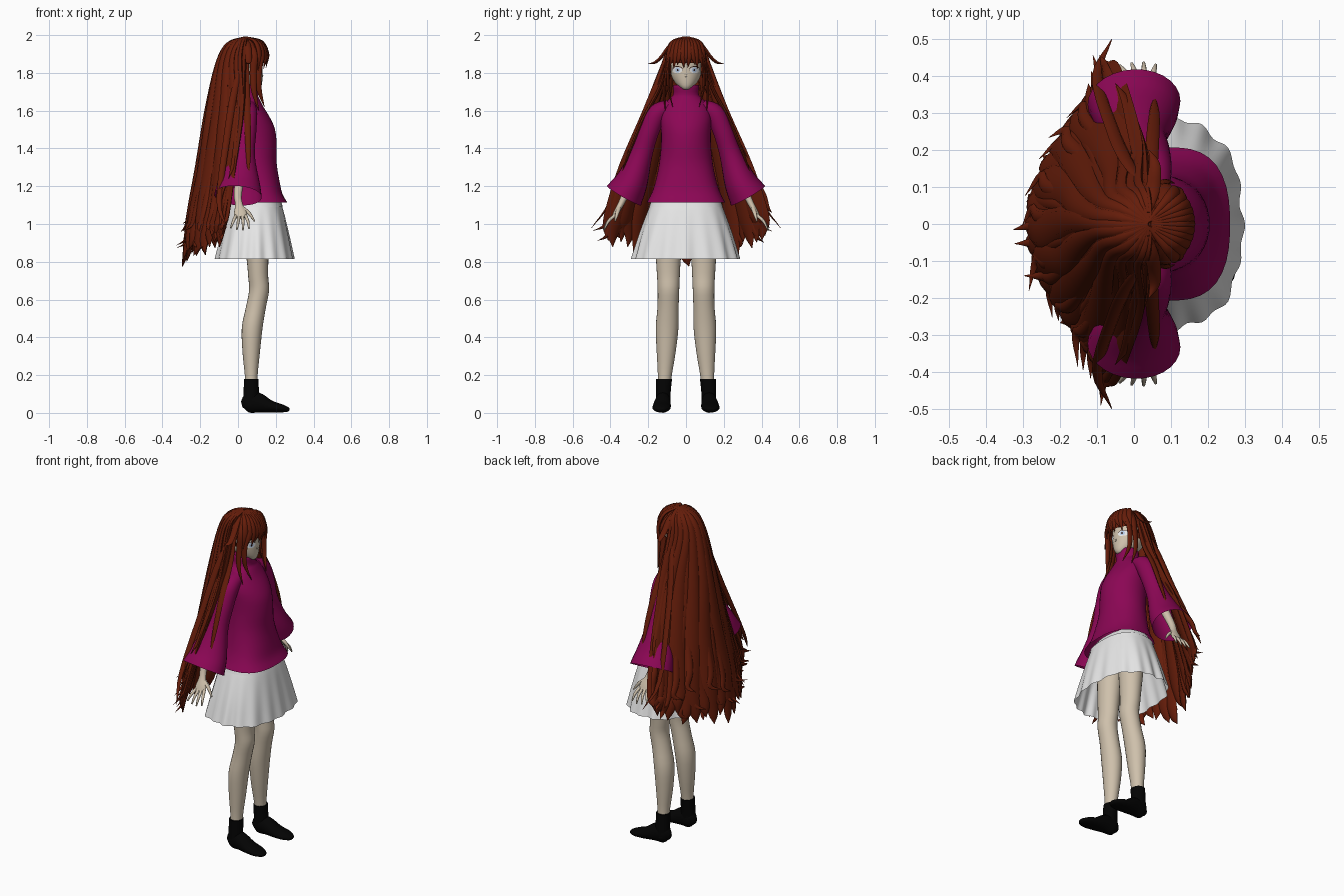
import bpy, bmesh, math, random
from mathutils import Vector

random.seed(4)
if "Cube" in bpy.data.objects:
    bpy.data.objects.remove(bpy.data.objects["Cube"])


def material(name, r, g, b):
    m = bpy.data.materials.new(name)
    m.use_nodes = True
    m.diffuse_color = (r, g, b, 1)
    m.node_tree.nodes["Principled BSDF"].inputs["Base Color"].default_value = (r, g, b, 1)
    return m


HAIR = material("auburn hair", .13, .012, .003)
KNIT = material("magenta knit", .26, .002, .09)
SKIN = material("pale skin", .62, .53, .41)
WHITE = material("white cloth", .86, .86, .86)
BLACK = material("black sock", .001, .001, .001)
BLUE = material("pale blue iris", .45, .58, .78)
LASH = material("dark lash", .03, .012, .01)


def finish(name, bm, mat, angle=50):
    bmesh.ops.recalc_face_normals(bm, faces=bm.faces)
    mesh = bpy.data.meshes.new(name)
    bm.to_mesh(mesh)
    bm.free()
    mesh.materials.append(mat)
    ob = bpy.data.objects.new(name, mesh)
    bpy.context.collection.objects.link(ob)
    bpy.ops.object.select_all(action='DESELECT')
    ob.select_set(True)
    bpy.context.view_layer.objects.active = ob
    bpy.ops.object.shade_smooth_by_angle(angle=math.radians(angle))


def spline(rows, steps):
    """Catmull-Rom through rows of numbers."""
    rows = [Vector(r) for r in rows]
    rows = [rows[0] * 2 - rows[1]] + rows + [rows[-1] * 2 - rows[-2]]
    out = []
    for a, b, c, d in zip(rows, rows[1:], rows[2:], rows[3:]):
        for i in range(steps):
            t = i / steps
            out.append(.5 * (2 * b + (c - a) * t + (2 * a - 5 * b + 4 * c - d) * t * t
                             + (3 * b - a - 3 * c + d) * t ** 3))
    return out + [rows[-2]]


def skin_rings(bm, rings, caps):
    loops = [[bm.verts.new(p) for p in ring] for ring in rings]
    n = len(loops[0])
    for lo, hi in zip(loops, loops[1:]):
        for i in range(n):
            bm.faces.new((lo[i], lo[(i + 1) % n], hi[(i + 1) % n], hi[i]))
    if caps[0]:
        bm.faces.new(loops[0])
    if caps[1]:
        bm.faces.new(loops[-1])


def tube(bm, pts, radii, ref, seg=8, steps=4, caps=(True, True)):
    """Sweep an ellipse along a curve; the first radius runs along ref."""
    rows = spline([(*p, *r) for p, r in zip(pts, radii)], steps)
    mids = [Vector(r[:3]) for r in rows]
    rings = []
    for i, row in enumerate(rows):
        t = (mids[min(i + 1, len(mids) - 1)] - mids[max(i - 1, 0)]).normalized()
        u = Vector(ref)
        u = (u - t * u.dot(t)).normalized()
        v = t.cross(u)
        a, b = max(row[3], .0008), max(row[4], .0008)
        angs = [math.tau * k / seg for k in range(seg)]
        rings.append([mids[i] + u * a * math.cos(k) + v * b * math.sin(k) for k in angs])
    skin_rings(bm, rings, caps)


def loft(bm, rows, seg=32, steps=3, caps=(True, True), wave=None):
    """Stack level ellipses given as z, x, y, x radius, y radius."""
    rings = []
    for z, cx, cy, rx, ry in spline(rows, steps):
        ring = []
        for k in range(seg):
            a = math.tau * k / seg
            f = 1 + (wave(a, z) if wave else 0)
            ring.append((cx + rx * f * math.cos(a), cy + ry * f * math.sin(a), z))
        rings.append(ring)
    skin_rings(bm, rings, caps)


# Head, neck and nose
bm = bmesh.new()
loft(bm, [(1.64, .04, 0, .04, .04), (1.72, .045, 0, .04, .04)], steps=1)
loft(bm, [(1.712, .10, 0, .012, .014), (1.725, .085, 0, .038, .034), (1.75, .06, 0, .068, .06),
          (1.785, .045, 0, .085, .078), (1.81, .045, 0, .085, .08), (1.86, .045, 0, .085, .08),
          (1.93, .04, 0, .075, .07), (1.965, .04, 0, .03, .03)], steps=2)
tube(bm, [(.118, 0, 1.805), (.128, 0, 1.785), (.122, 0, 1.777)],
     [(.003, .003), (.007, .006), (.003, .003)], (0, 1, 0))
finish("head", bm, SKIN)


# Painted face details: thin patches wrapped on the face
def face_patch(name, mat, cy, cz, ry, rz, lift):
    bm = bmesh.new()
    pts = []
    for k in range(20):
        a = math.tau * k / 20
        y, z = cy + ry * math.cos(a), cz + rz * math.sin(a)
        shrink = max(0, 1.785 - z) * .55
        pts.append(bm.verts.new((.045 + lift + (.085 - shrink) * math.sqrt(1 - (y / .08) ** 2), y, z)))
    bm.faces.new(pts)
    bmesh.ops.triangulate(bm, faces=bm.faces)
    finish(name, bm, mat)


for side, s in (("left", 1), ("right", -1)):
    face_patch(side + "_lash", LASH, s * .046, 1.818, .029, .018, .002)
    face_patch(side + "_eye_white", WHITE, s * .046, 1.815, .027, .017, .0035)
    face_patch(side + "_iris", BLUE, s * .044, 1.815, .012, .014, .005)
    face_patch(side + "_pupil", LASH, s * .044, 1.815, .004, .006, .0065)
face_patch("mouth", LASH, 0, 1.752, .011, .002, .004)


# Sweater body with rolled collar, boxier toward the hem
def boxy(a, z):
    return max(0, min(1, (1.35 - z) / .2)) * .04 * (1 - math.cos(4 * a))


bm = bmesh.new()
loft(bm, [(1.115, .105, 0, .155, .207), (1.16, .10, 0, .135, .184), (1.22, .093, 0, .128, .163),
          (1.32, .083, 0, .122, .142), (1.42, .079, 0, .126, .132), (1.5, .074, 0, .122, .132),
          (1.56, .064, 0, .107, .134), (1.62, .05, 0, .085, .122), (1.66, .045, 0, .07, .09),
          (1.685, .045, 0, .06, .068), (1.73, .05, 0, .06, .068), (1.735, .05, 0, .05, .056)],
     seg=40, caps=(False, True), wave=boxy)
finish("sweater", bm, KNIT)

# Pleated skirt
bm = bmesh.new()


def pleats(a, z):
    depth = max(0, min(1, (1.1 - z) / .28))
    return depth * (.024 * math.cos(17 * a) + .014 * math.cos(9 * a + 1)) + boxy(a, z) * .8


loft(bm, [(1.15, .09, 0, .115, .165), (1.10, .09, 0, .142, .19), (.96, .09, 0, .175, .24),
          (.815, .088, 0, .206, .282)], seg=136, steps=4, caps=(False, False), wave=pleats)
finish("skirt", bm, WHITE, 70)
bm = bmesh.new()
loft(bm, [(1.09, .09, 0, .147, .195), (1.115, .09, 0, .14, .187)], steps=1, caps=(False, False), wave=boxy)
finish("skirt_waistband", bm, WHITE)

# Limbs, built once for each side
for side, s in (("left", 1), ("right", -1)):
    bm = bmesh.new()
    tube(bm, [(.05, s * .085, 1.625), (.05, s * .15, 1.585), (.047, s * .195, 1.49), (.03, s * .235, 1.37),
              (.008, s * .285, 1.23), (0, s * .328, 1.15)],
         [(.045, .035), (.052, .052), (.05, .052), (.06, .058), (.108, .085), (.126, .104)],
         (1, 0, 0), seg=28, caps=(True, False))
    finish(side + "_sleeve", bm, KNIT)

    bm = bmesh.new()
    tube(bm, [(.03, s * .24, 1.35), (0, s * .315, 1.17), (.005, s * .345, 1.105), (.012, s * .37, 1.06),
              (.014, s * .385, 1.035)],
         [(.028, .028), (.022, .02), (.02, .016), (.034, .014), (.03, .01)], (1, 0, 0), seg=16)
    for k in range(4):
        dx = (k - 1.5) * .017
        reach = 1 - .1 * abs(k - 1.7)
        tube(bm, [(.014 + dx, s * .378, 1.045), (.014 + dx * 1.5, s * (.38 + .035 * reach), 1.045 - .035 * reach),
                  (.01 + dx * 1.9, s * (.38 + .058 * reach), 1.045 - .08 * reach)],
             [(.009, .009), (.008, .008), (.004, .004)], (1, 0, 0))
    tube(bm, [(.025, s * .355, 1.085), (.06, s * .365, 1.055), (.088, s * .375, 1.015)],
         [(.012, .01), (.01, .009), (.004, .004)], (0, 1, 0))
    finish(side + "_arm_and_hand", bm, SKIN)

    bm = bmesh.new()
    loft(bm, [(.12, .07, s * .118, .033, .034), (.2, .07, s * .112, .034, .037), (.32, .07, s * .105, .046, .05),
              (.45, .075, s * .10, .055, .06), (.56, .095, s * .095, .053, .056), (.65, .112, s * .093, .053, .057),
              (.72, .107, s * .093, .053, .06), (.82, .103, s * .093, .058, .066), (1.1, .09, s * .085, .08, .084)],
         seg=24)
    finish(side + "_leg", bm, SKIN)

    bm = bmesh.new()
    loft(bm, [(.04, .068, s * .122, .042, .038), (.1, .07, s * .121, .041, .039), (.18, .07, s * .116, .038, .042)],
         seg=24)
    tube(bm, [(.02, s * .12, .045), (.05, s * .121, .052), (.10, s * .123, .055), (.17, s * .128, .034),
              (.23, s * .131, .024), (.265, s * .131, .018), (.273, s * .131, .016)],
         [(.012, .016), (.036, .05), (.041, .054), (.048, .033), (.045, .022), (.024, .012), (.004, .004)],
         (0, 1, 0), seg=20)
    finish(side + "_sock", bm, BLACK)

# Hair cap under the strands
bm = bmesh.new()
bmesh.ops.create_uvsphere(bm, u_segments=32, v_segments=20, radius=1)
for v in bm.verts:
    v.co = (.035 + .108 * v.co.x, .1 * v.co.y, 1.87 + .118 * v.co.z)
low = [v for v in bm.verts if v.co.x > .06 and v.co.z < 1.85]
bmesh.ops.delete(bm, geom=low, context='VERTS')
finish("hair_cap", bm, HAIR)

# Long back hair: levels as z, centre x, depth behind, half width; it narrows to a point behind when low
LEVELS = [(1.99, .045, .006, .006), (1.955, .04, .09, .075), (1.85, .035, .14, .108), (1.6, .02, .18, .195),
          (1.3, -.03, .18, .315), (1.05, -.065, .19, .39)]


def on_hair(a, level, out=1.0):
    z, cx, depth, half = level
    power = 1 + 1.9 * max(0, min(1, (1.85 - z) / .6))
    return (cx - depth * out * max(0, math.cos(a)) ** power, half * out * math.sin(a), z)


def along_hair(a):
    """Direction across a strand, following the surface of the hair."""
    return Vector(on_hair(a + .06, LEVELS[4])) - Vector(on_hair(a - .06, LEVELS[4]))


bm = bmesh.new()
COUNT = 23
for i in range(COUNT):
    t = i / (COUNT - 1) * 2 - 1
    a = t * 1.5
    pts = [on_hair(a + .04 * math.sin(6 * lv[0] + i), lv, 1 + (.03 if i % 2 else -.02)) for lv in LEVELS]
    tip = .775 + .12 * abs(t) + (.07 * random.random() if i != COUNT // 2 else 0)
    pts.append(on_hair(a, (tip + .07, -.085, .195, .41)))
    pts.append(on_hair(a + random.uniform(-.08, .08), (tip, -.09, .205, .41)))
    wide = [.005, .016, .022, .034, .046, .048, .034, .001]
    tube(bm, pts, [(w, min(.013, .4 * w + .002)) for w in wide], along_hair(a))
finish("back_hair", bm, HAIR)

# Loose flicked ends
bm = bmesh.new()
for i in range(28):
    t = i / 27 * 2 - 1
    a = t * 1.45
    z = random.uniform(.92, 1.1) - .1 * (1 - abs(t))
    out = random.uniform(1.03, 1.22)
    pts = [on_hair(a, LEVELS[3]), on_hair(a, LEVELS[4], 1.02), on_hair(a, (z + .1, -.07, .185, .39), 1.03),
           on_hair(a + .04, (z + .02, -.08, .19, .41), 1.05),
           on_hair(a + random.uniform(-.1, .1), (z - .01, -.09, .195, .415), out)]
    tube(bm, pts, [(.01, .004), (.018, .01), (.02, .01), (.014, .007), (0, 0)], along_hair(a))
finish("loose_ends", bm, HAIR)

# Bangs
bm = bmesh.new()
for i in range(11):
    y = (i - 5) * .0185
    x = .045 + .108 * math.sqrt(1 - (y / .115) ** 2)
    tip = 1.826 - 2 * y * y + (.018 if i % 2 else 0)
    tube(bm, [(.045, .15 * y, 1.988), (.045 + (x - .045) * .75, .75 * y, 1.962), (x + .005, y, 1.895),
              (x - .004, 1.06 * y + random.uniform(-.012, .012), tip)],
         [(.006, .005), (.014, .01), (.016, .008), (.001, .001)], (-y, .1, 0))
finish("bangs", bm, HAIR)

# Side locks, outward flicks and strands over the shoulders
for side, s in (("left", 1), ("right", -1)):
    bm = bmesh.new()
    locks = [[(.07, .03, 1.975), (.115, .082, 1.9), (.108, .094, 1.8), (.112, .092, 1.71), (.14, .07, 1.62)],
             [(.06, .04, 1.975), (.085, .095, 1.9), (.08, .104, 1.8), (.085, .115, 1.7), (.11, .11, 1.6)],
             [(.04, .03, 1.985), (.05, .085, 1.945), (.055, .13, 1.885), (.055, .165, 1.855), (.04, .2, 1.848)],
             [(.05, .09, 1.9), (.045, .14, 1.72), (.05, .225, 1.56), (.055, .3, 1.38), (.055, .35, 1.24)],
             [(.04, .1, 1.88), (.02, .165, 1.7), (.0, .25, 1.5), (-.02, .33, 1.34), (-.05, .38, 1.24)],
             [(.03, .1, 1.88), (-.02, .17, 1.7), (-.06, .26, 1.45), (-.1, .40, 1.12), (-.06, .5, .98)]]
    for path in locks:
        tube(bm, [(x, s * y, z) for x, y, z in path],
             [(.006, .004), (.018, .009), (.018, .009), (.014, .007), (.001, .001)], (1, 0, 0))
    finish(side + "_side_locks", bm, HAIR)
